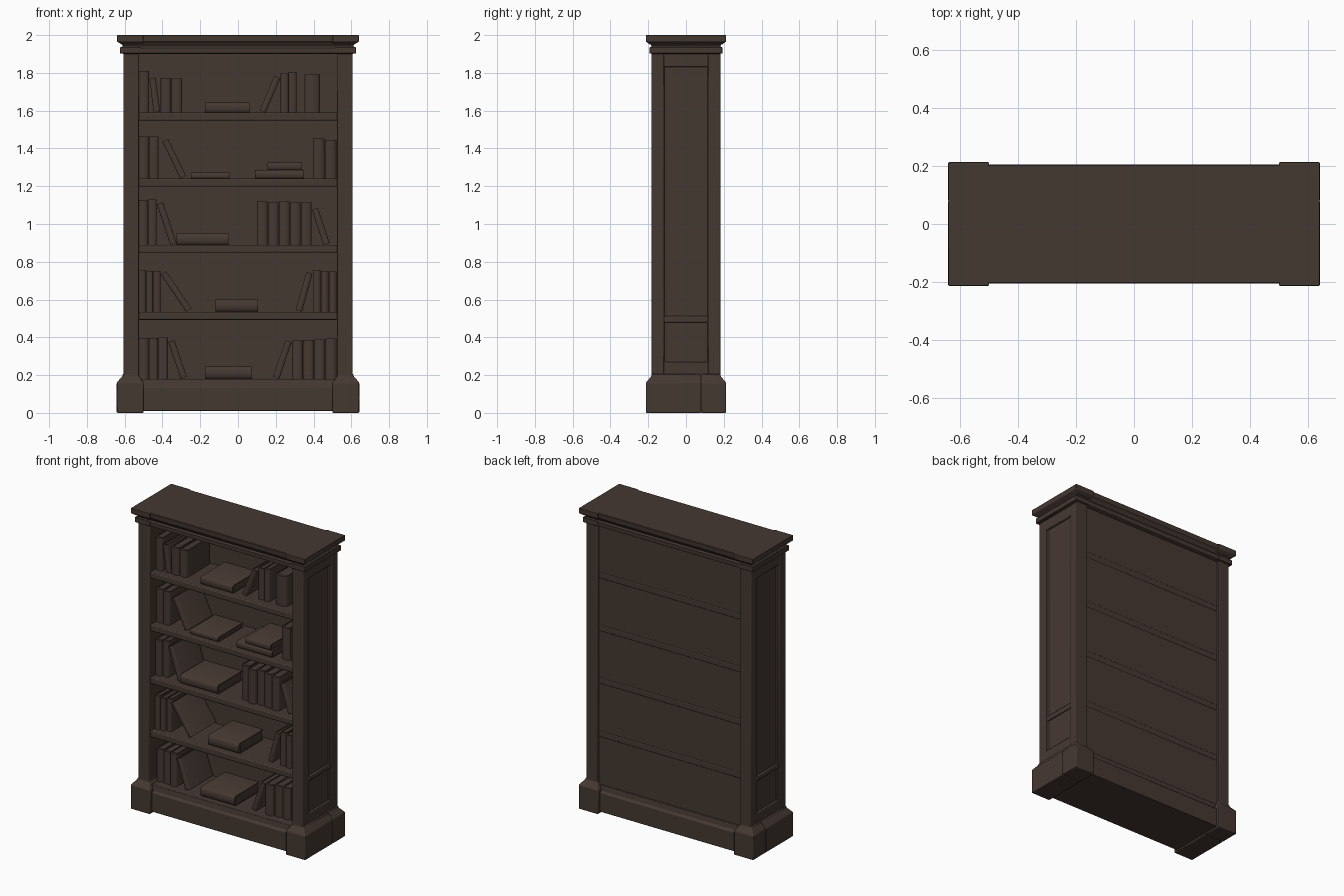
import bpy, bmesh, math, random
from mathutils import Vector

if "Cube" in bpy.data.objects:
    bpy.data.objects.remove(bpy.data.objects["Cube"])

random.seed(4)
wood = bpy.data.materials.new("dark_brown_wood")
wood.diffuse_color = (0.060, 0.040, 0.031, 1)
wood.use_nodes = True
wood.node_tree.nodes["Principled BSDF"].inputs["Base Color"].default_value = wood.diffuse_color


def finish(name, bm, bevel=0.0):
    bmesh.ops.recalc_face_normals(bm, faces=bm.faces[:])
    me = bpy.data.meshes.new(name)
    bm.to_mesh(me)
    bm.free()
    me.materials.append(wood)
    ob = bpy.data.objects.new(name, me)
    bpy.context.collection.objects.link(ob)
    if bevel:
        mod = ob.modifiers.new("soft_edges", 'BEVEL')
        mod.width, mod.segments, mod.limit_method = bevel, 2, 'ANGLE'
    bpy.ops.object.select_all(action='DESELECT')
    bpy.context.view_layer.objects.active = ob
    ob.select_set(True)
    bpy.ops.object.shade_smooth_by_angle(angle=math.radians(35))
    return ob


def stack(name, rings, bevel=0.0):
    """Solid through rectangular rings (z, x0, x1, y0, y1)."""
    bm = bmesh.new()
    loops = [[bm.verts.new((x, y, z)) for x, y in ((a, c), (b, c), (b, d), (a, d))]
             for z, a, b, c, d in rings]
    for lo, hi in zip(loops, loops[1:]):
        for i in range(4):
            j = (i + 1) % 4
            bm.faces.new((lo[i], lo[j], hi[j], hi[i]))
    bm.faces.new(loops[0])
    bm.faces.new(loops[-1])
    return finish(name, bm, bevel)


def box(name, x0, x1, y0, y1, z0, z1, bevel=0.003):
    x0, x1 = min(x0, x1), max(x0, x1)
    return stack(name, [(z0, x0, x1, y0, y1), (z1, x0, x1, y0, y1)], bevel)


def centred(name, rings, bevel=0.0):
    return stack(name, [(z, -x, x, -y, y) for z, x, y in rings], bevel)


def book(name, w, h, depth, centre, angle):
    """Hardcover: rounded spine at -y, cover boards, recessed pages."""
    bm = bmesh.new()
    t, r, d = min(0.005, w * 0.15), w * 0.22, depth / 2
    arc = [(-w / 2 * math.cos(math.pi * i / 6), -d + r - r * math.sin(math.pi * i / 6))
           for i in range(7)]
    prof = ([(-w / 2, d)] + arc + [(w / 2, d), (w / 2 - t, d), (w / 2 - t, -d + r + t),
            (-w / 2 + t, -d + r + t), (-w / 2 + t, d)])
    low = [bm.verts.new((x, y, -h / 2)) for x, y in prof]
    face = bm.faces.new(low)
    ext = bmesh.ops.extrude_face_region(bm, geom=[face])
    top = [g for g in ext["geom"] if isinstance(g, bmesh.types.BMVert)]
    bmesh.ops.translate(bm, verts=top, vec=(0, 0, h))
    pages = bmesh.ops.create_cube(bm, size=1)["verts"]
    bmesh.ops.scale(bm, verts=pages, vec=(w - t * 1.6, depth - r - 0.01, h - 0.012))
    bmesh.ops.translate(bm, verts=pages, vec=(0, r / 2, 0))
    ob = finish(name, bm)
    ob.location, ob.rotation_euler = Vector(centre), (0, angle, 0)


# Plinth, which also forms the bottom shelf
centred("plinth", [(0.01, 0.53, 0.190), (0.135, 0.53, 0.190), (0.145, 0.53, 0.178),
                   (0.18, 0.53, 0.172)], 0.003)

# Crown moulding and top slab
centred("crown", [(1.90, 0.605, 0.180), (1.905, 0.622, 0.188), (1.932, 0.622, 0.190),
                  (1.942, 0.610, 0.183), (1.948, 0.612, 0.185), (1.966, 0.635, 0.202),
                  (1.997, 0.638, 0.205), (2.0, 0.635, 0.202)])

for s, side in ((-1, "left"), (1, "right")):
    def span(a, b):
        return sorted((s * a, s * b))

    # Thicker crown ends above the posts
    xs = span(0.50, 0.64)
    stack(side + "_crown_end", [(1.95, *span(0.505, 0.615), -0.190, 0.190),
                                (1.966, *xs, -0.213, 0.213),
                                (2.0, *xs, -0.213, 0.213)], 0.003)
    box(side + "_crown_band_end", s * 0.515, s * 0.625, -0.193, 0.193, 1.903, 1.936)

    # Base blocks with sloping tops
    for part, y0, y1, t0, t1 in (("front", -0.212, 0.08, -0.183, 0.08),
                                 ("back", 0.08, 0.212, 0.08, 0.183)):
        stack(f"{side}_{part}_foot", [(0, *span(0.50, 0.642), y0, y1),
                                      (0.16, *span(0.50, 0.642), y0, y1),
                                      (0.195, *span(0.525, 0.612), t0, t1),
                                      (0.205, *span(0.525, 0.612), t0, t1)], 0.006)

    # Side wall with framed panels
    box(side + "_wall", s * 0.525, s * 0.592, -0.175, 0.175, 0.15, 1.905)
    for part, y0, y1 in (("front", -0.182, -0.115), ("back", 0.115, 0.182)):
        box(f"{side}_{part}_post", s * 0.525, s * 0.606, y0, y1, 0.18, 1.905, 0.005)
    for part, z0, z1 in (("top", 1.83, 1.905), ("bottom", 0.18, 0.27)):
        box(f"{side}_{part}_rail", s * 0.56, s * 0.605, -0.13, 0.13, z0, z1, 0.005)
    box(side + "_middle_rail", s * 0.56, s * 0.603, -0.118, 0.118, 0.478, 0.512, 0.006)
    for y in (-0.11, 0.11):
        box(side + "_panel_bead", s * 0.57, s * 0.598, y - 0.008, y + 0.008, 0.26, 1.84, 0.004)

# Back panel and shelves
box("back_panel", -0.53, 0.53, 0.142, 0.165, 0.15, 1.905)
levels = (0.18, 0.535, 0.89, 1.24, 1.59)
for z in levels[1:]:
    box("shelf", -0.527, 0.527, -0.172, 0.167, z - 0.042, z, 0.006)

# Upright books: shelf, x range, height, count
uprights = [
    (0, -0.525, -0.37, 0.22, 3), (0, 0.285, 0.522, 0.215, 4),
    (1, -0.525, -0.41, 0.225, 3), (1, 0.395, 0.522, 0.225, 3),
    (2, -0.525, -0.43, 0.245, 2), (2, 0.10, 0.39, 0.235, 5),
    (3, -0.525, -0.42, 0.23, 2), (3, 0.395, 0.522, 0.215, 2),
    (4, -0.525, -0.47, 0.22, 1), (4, -0.41, -0.295, 0.185, 2),
    (4, 0.225, 0.31, 0.22, 2), (4, 0.35, 0.435, 0.208, 1)]
for lvl, x0, x1, h, n in uprights:
    w = (x1 - x0) / n
    for i in range(n):
        hh = h - random.uniform(0, 0.012)
        d = 0.25 + random.uniform(-0.015, 0.01)
        book("upright_book", w - 0.002, hh, d,
             (x0 + w * (i + 0.5), 0.125 - d / 2, levels[lvl] + hh / 2), 0)

# Leaning books: shelf, x range, overall height, direction of the top
leaners = [
    (0, -0.37, -0.27, 0.205, -1), (0, 0.185, 0.285, 0.205, 1),
    (1, -0.405, -0.25, 0.215, -1), (1, 0.305, 0.395, 0.21, 1),
    (2, -0.43, -0.325, 0.225, -1), (2, 0.39, 0.485, 0.195, -1),
    (3, -0.40, -0.275, 0.21, -1), (4, 0.115, 0.225, 0.195, 1),
    (4, -0.47, -0.412, 0.185, -1)]
for lvl, x0, x1, height, way in leaners:
    w = 0.034
    a = math.asin((x1 - x0 - w) / height)
    h = (height - w * math.sin(a)) / math.cos(a)
    book("leaning_book", w, h, 0.25,
         ((x0 + x1) / 2, 0, levels[lvl] + height / 2), way * a)

# Flat books: shelf, x range, height above shelf
flats = [(0, -0.175, 0.075, 0, 0.065), (1, -0.12, 0.105, 0, 0.068),
         (2, -0.325, -0.05, 0, 0.06), (3, -0.25, -0.045, 0, 0.032),
         (3, 0.09, 0.35, 0, 0.045), (3, 0.155, 0.34, 0.045, 0.085),
         (4, -0.175, 0.06, 0, 0.052)]
for lvl, x0, x1, z0, z1 in flats:
    book("flat_book", z1 - z0, x1 - x0, 0.26,
         ((x0 + x1) / 2, -0.015, levels[lvl] + (z0 + z1) / 2), math.pi / 2)
